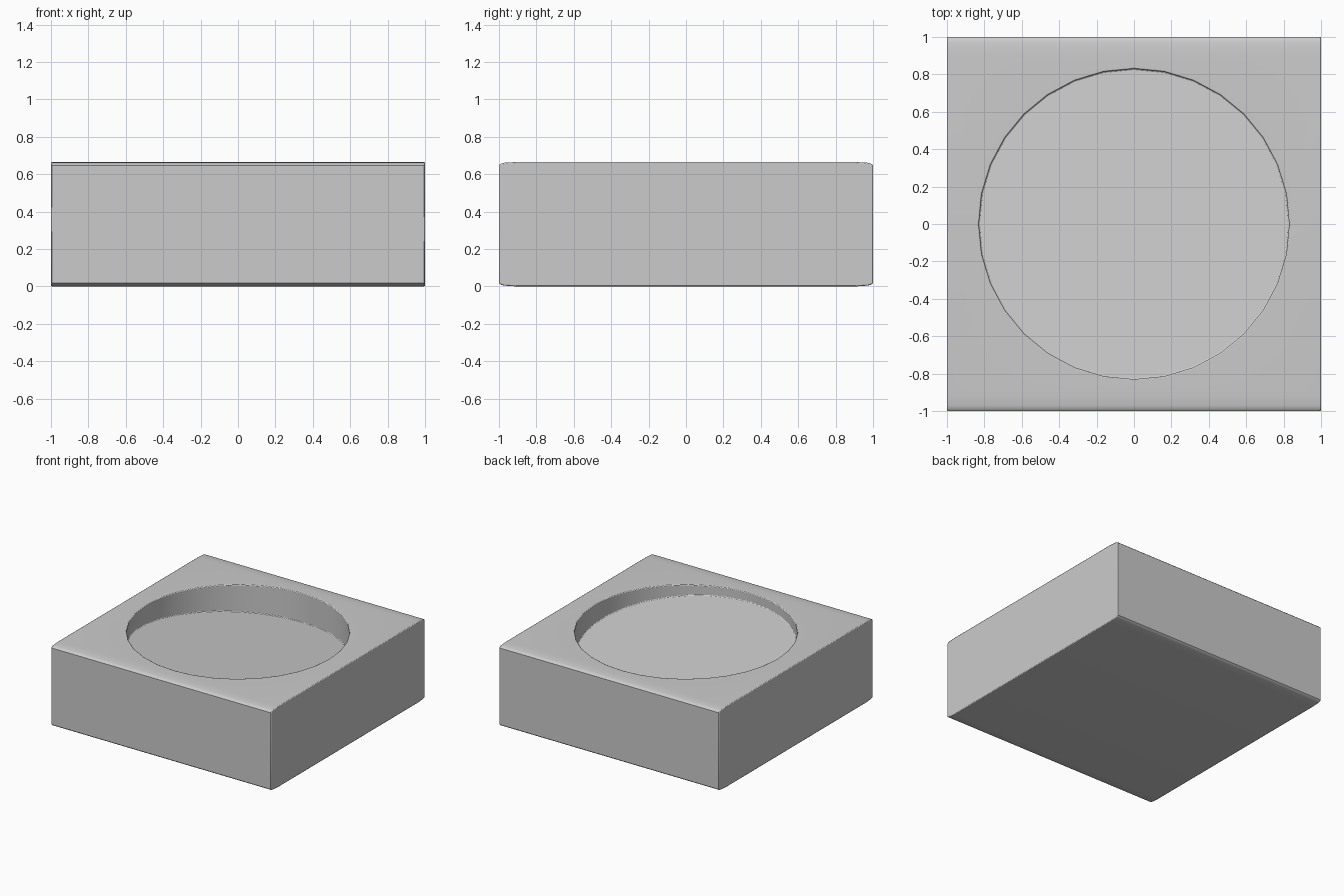
import bpy, bmesh
from math import radians

if "Cube" in bpy.data.objects:
    bpy.data.objects.remove(bpy.data.objects["Cube"])

H, R = 0.665, 0.83          # block height, recess radius
FLOOR, SLOPE = 0.508, 0.098  # recess floor height at centre, fall towards the back


def make_object(name, bm):
    bmesh.ops.recalc_face_normals(bm, faces=bm.faces)
    mesh = bpy.data.meshes.new(name)
    bm.to_mesh(mesh)
    bm.free()
    obj = bpy.data.objects.new(name, mesh)
    bpy.context.collection.objects.link(obj)
    return obj


# Block: softened side profile extruded along x
quarter = [(0.91, 0.0), (0.97, 0.004), (0.99, 0.009), (1.0, 0.018)]
right = quarter + [(y, H - z) for y, z in reversed(quarter)]
profile = right + [(-y, z) for y, z in reversed(right)]
bm = bmesh.new()
face = bm.faces.new([bm.verts.new((-1, y, z)) for y, z in profile])
ext = bmesh.ops.extrude_face_region(bm, geom=[face])
for v in ext["geom"]:
    if isinstance(v, bmesh.types.BMVert):
        v.co.x = 1
block = make_object("block", bm)

# Recess cutter: 32-sided cylinder with a sloping bottom
bm = bmesh.new()
bmesh.ops.create_cone(bm, cap_ends=True, segments=32, radius1=R, radius2=R, depth=2)
for v in bm.verts:
    v.co.z = 1.0 if v.co.z > 0 else FLOOR - SLOPE * v.co.y
cutter = make_object("recess_cutter", bm)
cutter.hide_render = True

# Cut the recess
mod = block.modifiers.new("recess", "BOOLEAN")
mod.operation = "DIFFERENCE"
mod.solver = "EXACT"
mod.object = cutter
bpy.context.view_layer.objects.active = block
block.select_set(True)
bpy.ops.object.modifier_apply(modifier=mod.name)
bpy.data.objects.remove(cutter)

# Slightly eased edges and smooth shading
bev = block.modifiers.new("eased_edges", "BEVEL")
bev.width = 0.006
bev.segments = 2
bev.limit_method = "ANGLE"
bev.angle_limit = radians(60)
bpy.ops.object.shade_smooth_by_angle(angle=radians(35))
